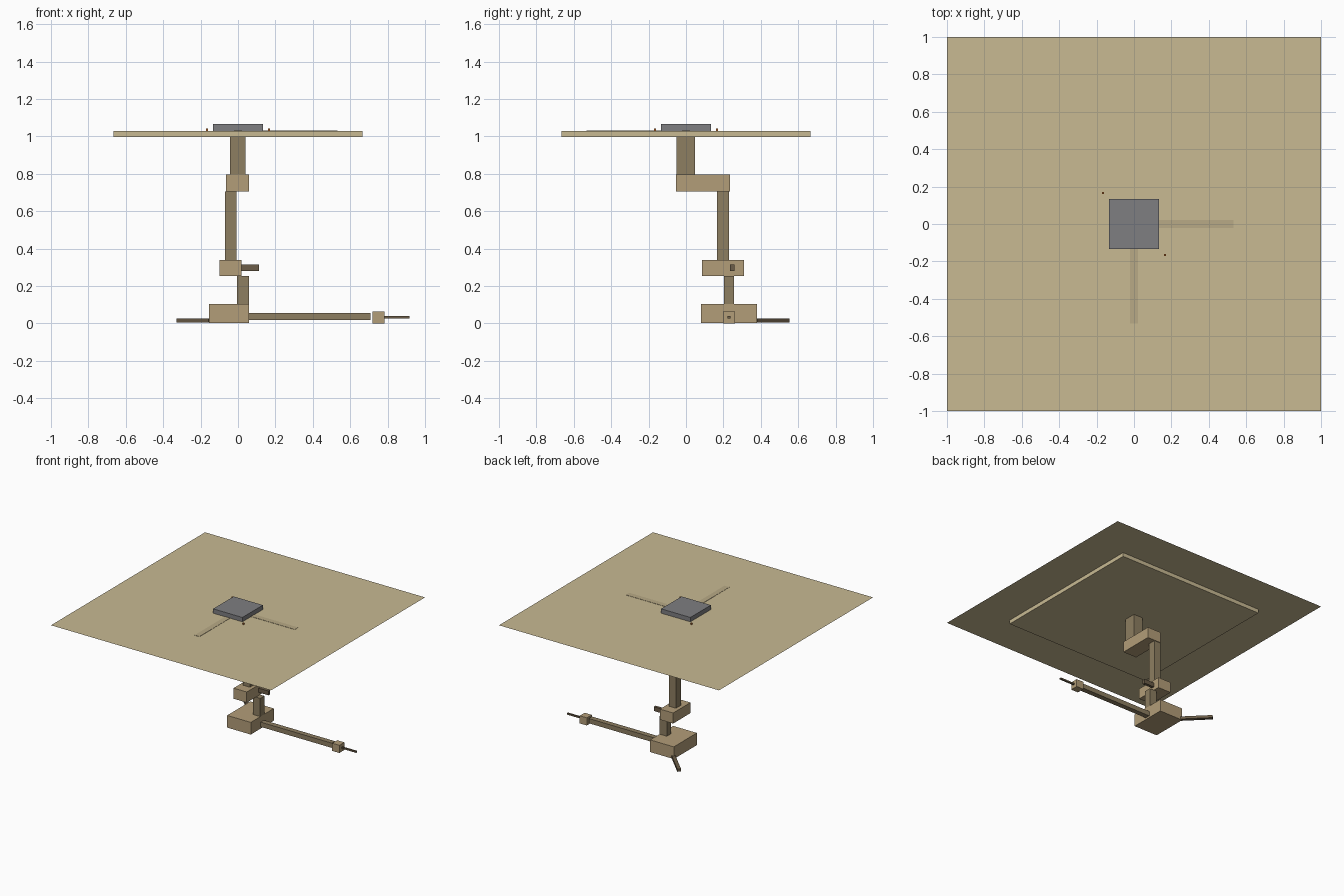
import bpy
from math import radians


def mat(name, rgb):
    m = bpy.data.materials.new(name)
    m.diffuse_color = (*rgb, 1)
    return m


SAND = mat("sand", (0.58, 0.49, 0.29))
TAN = mat("tan", (0.45, 0.34, 0.19))
OLIVE = mat("olive", (0.27, 0.21, 0.12))
DARK = mat("dark_brown", (0.15, 0.11, 0.065))
STRIP = mat("path_tan", (0.48, 0.40, 0.24))
GREY = mat("grey", (0.21, 0.21, 0.22))
ORANGE = mat("orange", (0.5, 0.15, 0.03))


def box(name, x, y, z, material, angle=0):
    """Box from (min, max) ranges, optionally turned about its own z axis."""
    bpy.ops.mesh.primitive_cube_add(
        size=1, location=[(a + b) / 2 for a, b in (x, y, z)],
        rotation=(0, 0, radians(angle)))
    o = bpy.context.object
    o.name = name
    o.scale = [b - a for a, b in (x, y, z)]
    o.data.materials.append(material)
    return o


# Ground sheet and the slab beneath it
bpy.ops.mesh.primitive_plane_add(size=2, location=(0, 0, 1.03))
sheet = bpy.context.object
sheet.name = "ground_sheet"
sheet.data.materials.append(SAND)
box("ground_slab", (-0.665, 0.665), (-0.665, 0.665), (0.997, 1.029), SAND)

# Surface building, paths and markers
box("surface_building", (-0.133, 0.133), (-0.133, 0.133), (1.03, 1.066), GREY)
box("path_right", (0.13, 0.532), (-0.022, 0.022), (1.029, 1.032), STRIP)
box("path_front", (-0.022, 0.022), (-0.532, -0.13), (1.029, 1.032), STRIP)
for s in (-1, 1):
    cx, cy = 0.166 * s, -0.166 * s
    box("marker", (cx - 0.005, cx + 0.005), (cy - 0.005, cy + 0.005), (1.03, 1.042), ORANGE)

# Staggered shafts and rooms going down
box("upper_shaft", (-0.042, 0.04), (-0.052, 0.048), (0.795, 0.997), OLIVE)
box("upper_room", (-0.065, 0.06), (-0.053, 0.235), (0.706, 0.795), TAN)
box("middle_shaft", (-0.07, -0.008), (0.167, 0.23), (0.34, 0.706), OLIVE)
box("middle_room", (-0.10, 0.02), (0.085, 0.31), (0.253, 0.34), TAN)
box("middle_side_tunnel", (0.02, 0.112), (0.235, 0.258), (0.28, 0.315), DARK)
box("lower_shaft", (-0.005, 0.06), (0.203, 0.257), (0.103, 0.253), OLIVE)
box("lower_room", (-0.155, 0.06), (0.08, 0.38), (0.003, 0.103), TAN)

# Long tunnel, end room and its narrow outlet
box("long_tunnel", (0.06, 0.708), (0.209, 0.251), (0.017, 0.056), OLIVE)
box("end_room", (0.718, 0.783), (0.198, 0.262), (0, 0.063), TAN)
box("end_outlet", (0.783, 0.918), (0.223, 0.237), (0.027, 0.039), DARK)

# Diagonal tunnel from the back left corner
box("diagonal_tunnel", (-0.353, -0.113), (0.444, 0.472), (0.005, 0.027), DARK, 135)
